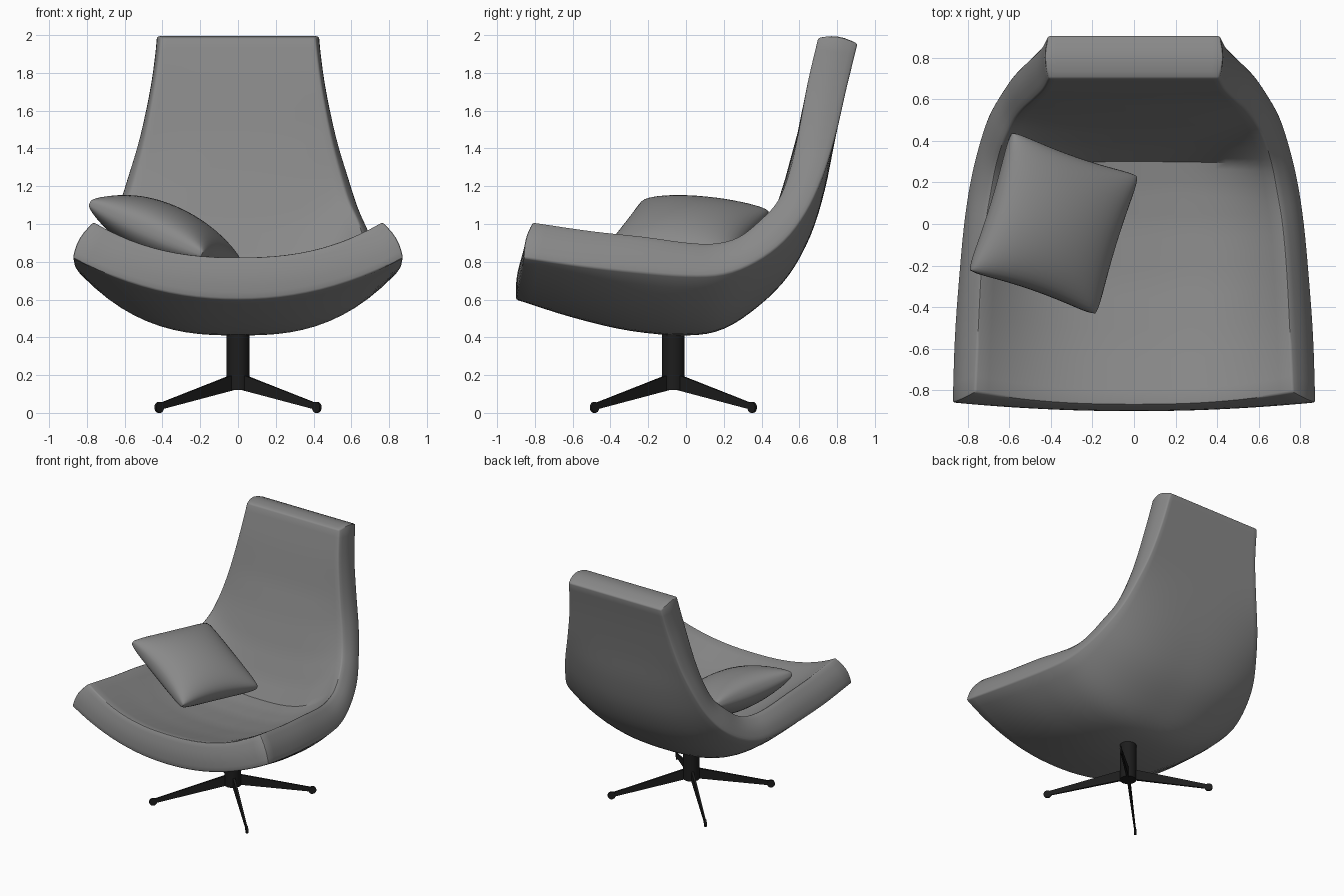
import bpy, bmesh, math
from mathutils import Vector, Matrix

if "Cube" in bpy.data.objects:
    bpy.data.objects.remove(bpy.data.objects["Cube"])

# Shell stations, front lip to top of back:
# outer centre (y,z), outer edge (x,y,z), inner centre (y,z), inner edge (x,y,z)
STATIONS = [
    (-.90, .60, .875, -.86, .82, -.87, .825, .765, -.81, 1.01),
    (-.60, .505, .865, -.55, .775, -.58, .745, .75, -.50, .965),
    (-.30, .435, .845, -.27, .745, -.28, .68, .735, -.22, .935),
    (.00, .41, .82, .00, .725, .00, .65, .715, .00, .905),
    (.20, .445, .79, .20, .735, .18, .65, .69, .15, .90),
    (.39, .57, .75, .37, .80, .30, .66, .665, .28, .935),
    (.545, .73, .70, .52, .91, .37, .80, .63, .40, 1.03),
    (.66, .94, .635, .635, 1.06, .45, 1.0, .585, .49, 1.13),
    (.735, 1.18, .575, .72, 1.24, .525, 1.24, .54, .55, 1.28),
    (.79, 1.45, .505, .79, 1.46, .59, 1.48, .49, .595, 1.48),
    (.85, 1.72, .445, .85, 1.72, .645, 1.75, .44, .645, 1.75),
    (.908, 1.955, .412, .908, 1.955, .70, 1.985, .41, .70, 1.985),
]


def material(name, v):
    m = bpy.data.materials.new(name)
    m.diffuse_color = (v, v, v, 1)
    m.use_nodes = True
    m.node_tree.nodes["Principled BSDF"].inputs["Base Color"].default_value = m.diffuse_color
    return m


FABRIC = material("grey_fabric", .25)
BLACK = material("black_metal", .012)


def finish(name, bm, mat):
    bmesh.ops.recalc_face_normals(bm, faces=bm.faces)
    me = bpy.data.meshes.new(name)
    bm.to_mesh(me)
    bm.free()
    ob = bpy.data.objects.new(name, me)
    bpy.context.collection.objects.link(ob)
    me.materials.append(mat)
    bpy.ops.object.select_all(action='DESELECT')
    ob.select_set(True)
    bpy.context.view_layer.objects.active = ob
    bpy.ops.object.shade_smooth_by_angle(angle=math.radians(38))
    return ob


def add_grid(bm, fn, nu, nv):
    vs = [[bm.verts.new(fn(i / nu, j / nv)) for j in range(nv + 1)] for i in range(nu + 1)]
    return [bm.faces.new((vs[i][j], vs[i + 1][j], vs[i + 1][j + 1], vs[i][j + 1]))
            for i in range(nu) for j in range(nv)]


def station(s):
    """Smooth interpolation; the inner centre line stays linear for a crisp seat crease."""
    n = len(STATIONS) - 1
    i = min(int(s * n + 1e-9), n - 1)
    f = s * n - i
    b, c = STATIONS[i], STATIONS[i + 1]
    a = STATIONS[i - 1] if i else [2 * p - q for p, q in zip(b, c)]
    d = STATIONS[i + 2] if i + 2 <= n else [2 * q - p for p, q in zip(b, c)]
    out = []
    for k in range(10):
        if k in (5, 6):
            out.append(b[k] + (c[k] - b[k]) * f)
        else:
            m0, m1 = (c[k] - a[k]) / 2, (d[k] - b[k]) / 2
            out.append((2*f**3 - 3*f*f + 1) * b[k] + (f**3 - 2*f*f + f) * m0
                       + (3*f*f - 2*f**3) * c[k] + (f**3 - f*f) * m1)
    return out


def shell_point(s, t, d):
    """s along the shell, t across (0..1), d from outer to inner skin."""
    q = station(s)
    t = 2 * t - 1
    flat = min(1, s / .25)                # cross-section gets flatter behind the lip
    a, b = abs(t) ** (2.1 + .6 * flat), abs(t) ** (2.4 + .4 * flat)
    o = Vector((q[2] * t, q[0] + (q[3] - q[0]) * a, q[1] + (q[4] - q[1]) * a))
    i = Vector((q[7] * t, q[5] + (q[8] - q[5]) * b, q[6] + (q[9] - q[6]) * b))
    p = o.lerp(i, d)
    puff = math.sin(math.pi * d)          # padded rim
    if abs(t) > .999:
        p += Vector((math.copysign(.018, t), 0, .01 * (1 - s))) * puff
    if s < .001:
        p.y -= .012 * puff
    if s > .999:
        p.z += .022 * puff
    return p


# Upholstered shell
bm = bmesh.new()
side = bm.faces.layers.int.new("side")
NS, NT, ND = 44, 24, 6
grids = [
    (lambda u, v: shell_point(u, v, 0), NS, NT), (lambda u, v: shell_point(u, v, 1), NS, NT),
    (lambda u, v: shell_point(u, 0, v), NS, ND), (lambda u, v: shell_point(u, 1, v), NS, ND),
    (lambda u, v: shell_point(0, u, v), NT, ND), (lambda u, v: shell_point(1, u, v), NT, ND),
]
for k, (fn, nu, nv) in enumerate(grids):
    for face in add_grid(bm, fn, nu, nv):
        face[side] = k
bmesh.ops.remove_doubles(bm, verts=bm.verts, dist=1e-5)
bmesh.ops.recalc_face_normals(bm, faces=bm.faces)
rims = [e for e in bm.edges if len({f[side] for f in e.link_faces}) > 1]
bmesh.ops.bevel(bm, geom=rims, offset=.01, segments=2, profile=.5,
                affect='EDGES', clamp_overlap=True)
finish("seat_shell", bm, FABRIC)

# Loose square cushion leaning on the left side
U, V = Vector((.31, -.108, -.14)), Vector((.105, .343, -.027))
N = U.cross(V).normalized()
C = Vector((-.387, .003, .95))


def cushion(sign):
    def fn(a, b):
        u, v = math.sin((a - .5) * math.pi), math.sin((b - .5) * math.pi)
        h = .01 + .145 * max(0, (1 - u * u) * (1 - v * v)) ** .46
        k = 1 - .04 * (u * v) ** 8        # blunt corners
        return (C + U * u * k * (1 - .06 * (1 - v * v)) + V * v * k * (1 - .06 * (1 - u * u))
                + N * h * sign)
    return fn


bm = bmesh.new()
for sgn in (1, -1):
    add_grid(bm, cushion(sgn), 24, 24)
bmesh.ops.bridge_loops(bm, edges=[e for e in bm.edges if e.is_boundary])   # seam strip
finish("cushion", bm, FABRIC)

# Dark swivel base
BASE_Y = -.067
bm = bmesh.new()
bmesh.ops.create_cone(bm, cap_ends=True, segments=32, radius1=.06, radius2=.06, depth=.33,
                      matrix=Matrix.Translation((0, BASE_Y, .285)))
finish("column", bm, BLACK)

# Four diagonal blade legs with disc feet
for k in range(4):
    turn = Matrix.Translation((0, BASE_Y, 0)) @ Matrix.Rotation(math.radians(45 + 90 * k), 4, 'Z')
    bm = bmesh.new()
    bmesh.ops.create_cube(bm, size=2)
    for v in bm.verts:
        hi = v.co.z > 0
        if v.co.x > 0:
            v.co = (.59, v.co.y * .005, .05 if hi else .016)
        else:
            v.co = (.03, v.co.y * .009, .205 if hi else .122)
    bmesh.ops.create_cone(bm, cap_ends=True, segments=20, radius1=.029, radius2=.029, depth=.014,
                          matrix=Matrix.Translation((.59, 0, .029)) @ Matrix.Rotation(math.pi / 2, 4, 'X'))
    bm.transform(turn)
    finish(f"leg_{k + 1}", bm, BLACK)
